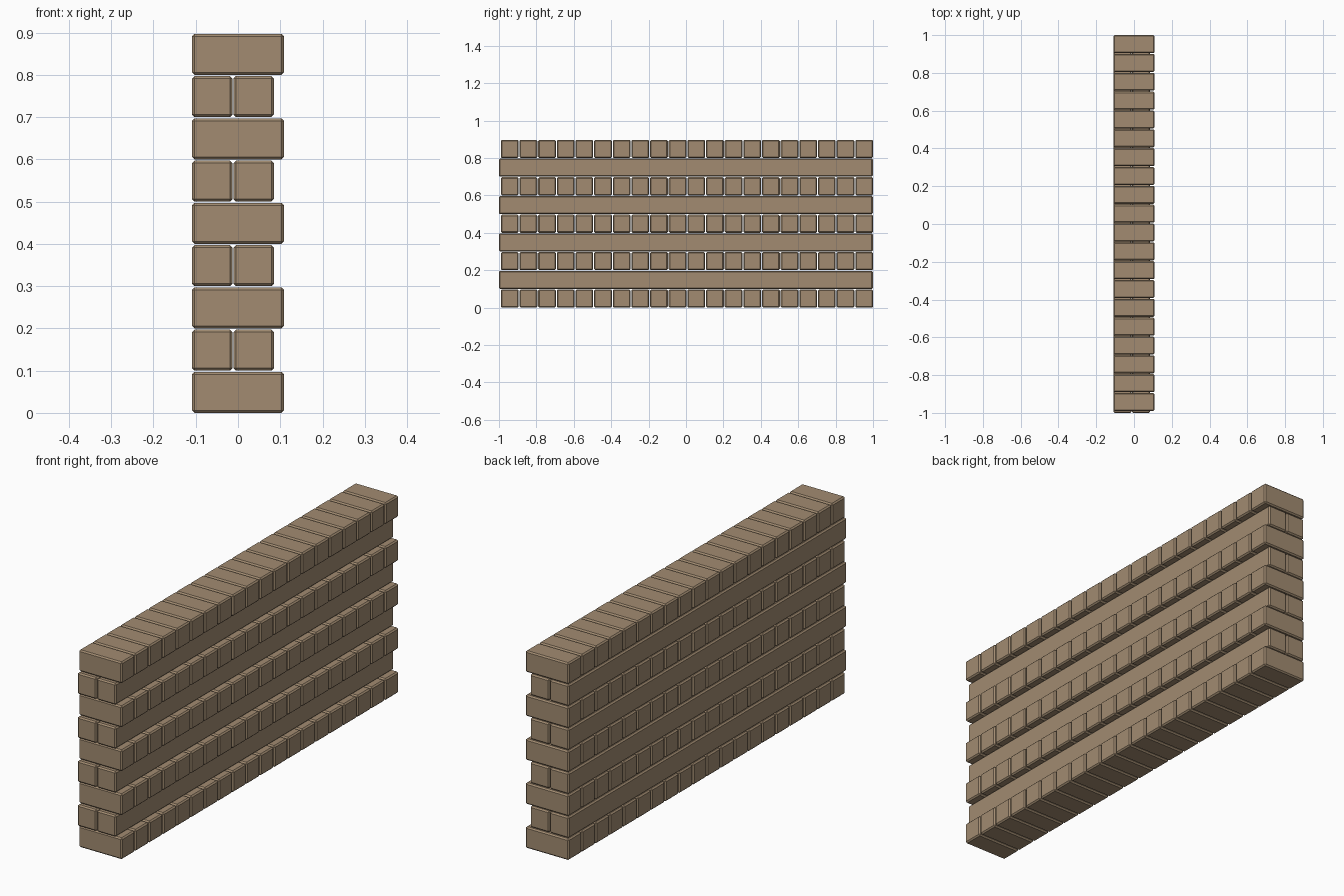
import bpy, bmesh
from mathutils import Matrix, Vector

if "Cube" in bpy.data.objects:
    bpy.data.objects.remove(bpy.data.objects["Cube"])

brick_mat = bpy.data.materials.new("brick_tan")
brick_mat.diffuse_color = (0.36, 0.26, 0.165, 1)
brick_mat.use_nodes = True
brick_mat.node_tree.nodes["Principled BSDF"].inputs["Base Color"].default_value = brick_mat.diffuse_color

COURSE = 0.1      # course spacing
H = 0.097         # brick height
X0, X1 = -0.109, 0.109


def brick(name, x, y, z, bevel=0.006):
    """Chamfered block given (min, max) ranges."""
    lo, hi = Vector((x[0], y[0], z[0])), Vector((x[1], y[1], z[1]))
    bm = bmesh.new()
    bmesh.ops.create_cube(bm, size=1)
    bmesh.ops.transform(bm, verts=bm.verts, matrix=Matrix.Diagonal((*(hi - lo), 1)))
    bmesh.ops.bevel(bm, geom=bm.edges[:], offset=bevel, segments=1,
                    profile=0.5, affect='EDGES')
    mesh = bpy.data.meshes.new(name)
    bm.to_mesh(mesh)
    bm.free()
    mesh.materials.append(brick_mat)
    ob = bpy.data.objects.new(name, mesh)
    ob.location = (lo + hi) / 2
    bpy.context.collection.objects.link(ob)
    return ob


# Header courses: 20 crosswise bricks each
first = brick("header_brick", (X0, X1), (-0.99, -0.895), (0, H))
pitch = (1.99 - 0.095) / 19
for row in range(0, 9, 2):
    for i in range(20):
        if row == 0 and i == 0:
            continue
        ob = first.copy()
        ob.location += Vector((0, i * pitch, row * COURSE))
        bpy.context.collection.objects.link(ob)

# Stretcher courses: two long bars side by side
for row in range(1, 9, 2):
    z = row * COURSE
    for side, x in (("left", X0), ("right", X0 + 0.098)):
        brick("stretcher_" + side, (x, x + 0.096), (-1, 0.999), (z, z + H))
